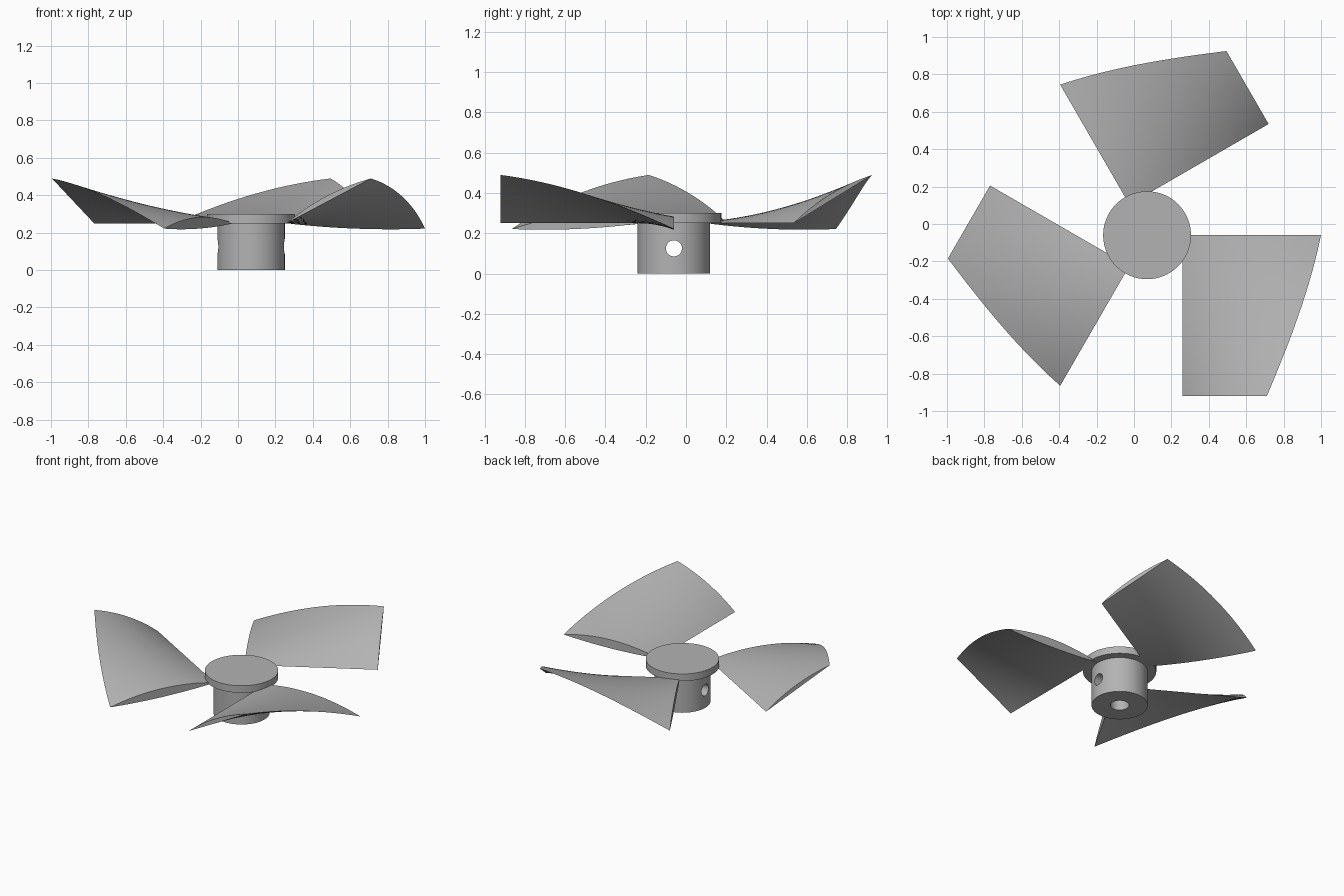
import bpy
import bmesh
from math import sin, cos, pi, radians
from mathutils import Matrix, Vector

if "Cube" in bpy.data.objects:
    bpy.data.objects.remove(bpy.data.objects["Cube"])

CENTRE = Vector((0.07, -0.06, 0))

grey = bpy.data.materials.new("plain_grey")
grey.use_nodes = True
colour = (0.45, 0.45, 0.45, 1)
grey.diffuse_color = colour
grey.node_tree.nodes["Principled BSDF"].inputs["Base Color"].default_value = colour


def smooth(obj, angle=35):
    bpy.ops.object.select_all(action="DESELECT")
    obj.select_set(True)
    bpy.context.view_layer.objects.active = obj
    bpy.ops.object.shade_smooth_by_angle(angle=radians(angle))


def cylinder(name, radius, depth, location, rotation=(0, 0, 0), sides=64):
    bpy.ops.mesh.primitive_cylinder_add(vertices=sides, radius=radius, depth=depth,
                                        location=location, rotation=rotation)
    obj = bpy.context.object
    obj.name = name
    obj.data.materials.append(grey)
    return obj


def cut(obj, cutter):
    mod = obj.modifiers.new("cut", "BOOLEAN")
    mod.object = cutter
    mod.operation = "DIFFERENCE"
    mod.solver = "EXACT"
    bpy.context.view_layer.objects.active = obj
    bpy.ops.object.modifier_apply(modifier=mod.name)
    bpy.data.objects.remove(cutter)


# Hub with a shaft bore and a cross hole for the set pin
hub = cylinder("hub", 0.18, 0.25, CENTRE + Vector((0, 0, 0.125)))
cut(hub, cylinder("bore_cutter", 0.06, 0.5, CENTRE))
cut(hub, cylinder("pin_cutter", 0.04, 1, CENTRE + Vector((0, 0, 0.125)), (0, pi / 2, 0), 32))
smooth(hub)

# Flat cap on the hub
cap = cylinder("hub_cap", 0.235, 0.05, CENTRE + Vector((0, 0, 0.275)))
smooth(cap)


def blade_section(t, steps=16):
    """Lens profile at fraction t from the trailing end to the raised end."""
    chord = 0.74 - 0.23 * t + 0.04 * t * (1 - t)
    tilt = radians(-2.2 + 30.2 * t)
    crown = 0.046 - 0.018 * t
    belly = 0.014 * (1 - t)
    upper = [(i / steps, 4 * crown) for i in range(steps + 1)]
    lower = [(i / steps, -4 * belly) for i in range(steps - 1, 0, -1)]
    points = []
    for u, bulge in upper + lower:
        along, up = u * chord, bulge * u * (1 - u)
        if bulge < 0:
            up -= 0.0005
        points.append(Vector((0.19 + along * cos(tilt) - up * sin(tilt),
                              -0.86 * t,
                              0.25 + along * sin(tilt) + up * cos(tilt))))
    return points


def make_blade(name, angle, sections=20):
    bm = bmesh.new()
    rings = [[bm.verts.new(p) for p in blade_section(s / sections)]
             for s in range(sections + 1)]
    count = len(rings[0])
    for a, b in zip(rings, rings[1:]):
        for i in range(count):
            j = (i + 1) % count
            bm.faces.new((a[i], a[j], b[j], b[i]))
    bm.faces.new(rings[0])
    bm.faces.new(rings[-1])
    bmesh.ops.recalc_face_normals(bm, faces=bm.faces)
    mesh = bpy.data.meshes.new(name)
    bm.transform(Matrix.Translation(CENTRE) @ Matrix.Rotation(angle, 4, "Z"))
    bm.to_mesh(mesh)
    bm.free()
    mesh.materials.append(grey)
    obj = bpy.data.objects.new(name, mesh)
    bpy.context.collection.objects.link(obj)
    smooth(obj, 12)


# Three twisted blades
for k, name in enumerate(("left_blade", "back_blade", "right_blade")):
    make_blade(name, k * 2 * pi / 3)
